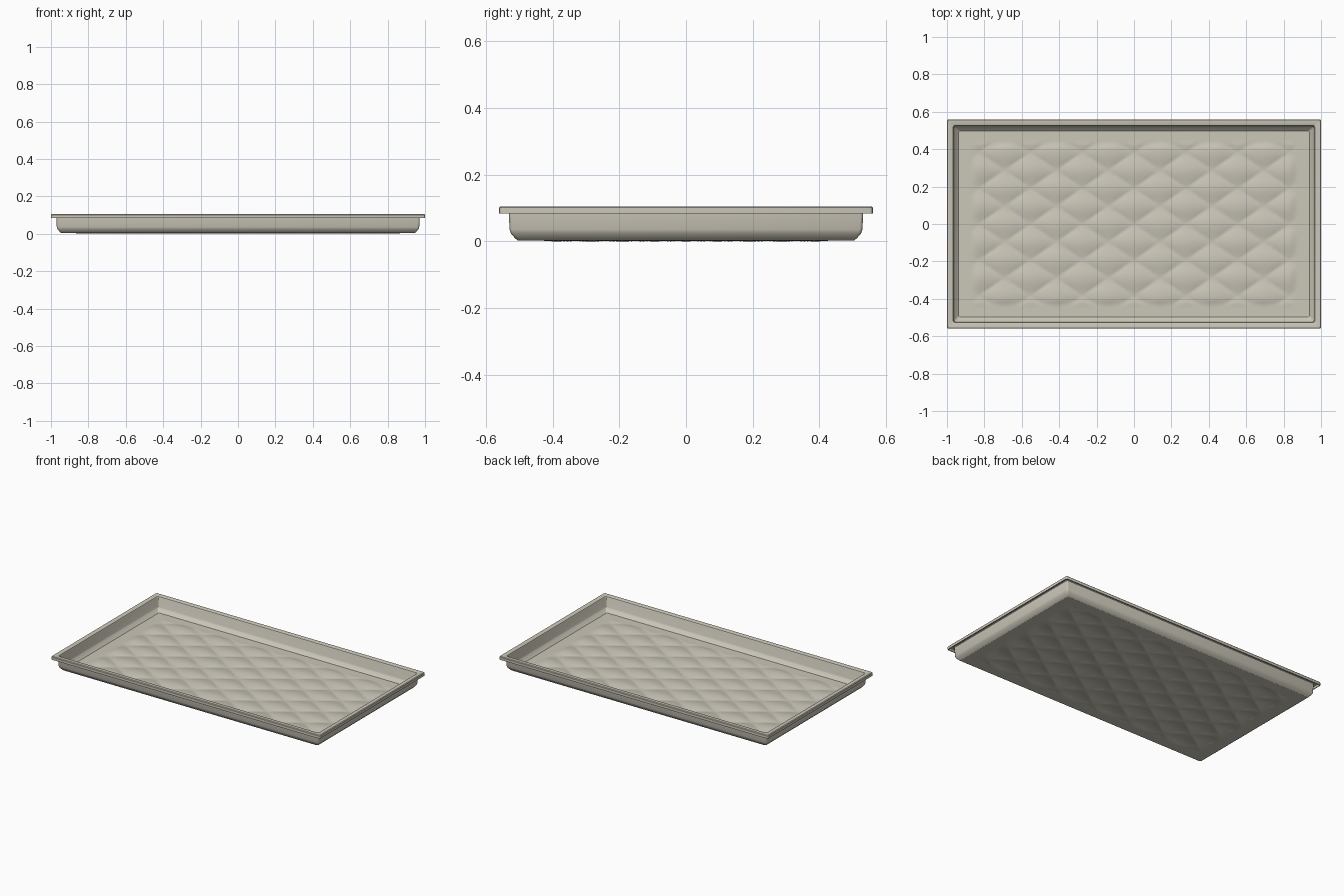
import bpy, bmesh, math

if "Cube" in bpy.data.objects:
    bpy.data.objects.remove(bpy.data.objects["Cube"])

HX, HY = 1.0, 0.56          # outer half sizes of the rim
beige = bpy.data.materials.new("warm beige")
beige.diffuse_color = (0.60, 0.57, 0.485, 1)
beige.use_nodes = True
beige.node_tree.nodes["Principled BSDF"].inputs["Base Color"].default_value = beige.diffuse_color


def finish(name, bm):
    bmesh.ops.recalc_face_normals(bm, faces=bm.faces[:])
    mesh = bpy.data.meshes.new(name)
    bm.to_mesh(mesh)
    bm.free()
    mesh.materials.append(beige)
    ob = bpy.data.objects.new(name, mesh)
    bpy.context.collection.objects.link(ob)
    bpy.ops.object.select_all(action='DESELECT')
    bpy.context.view_layer.objects.active = ob
    ob.select_set(True)
    bpy.ops.object.shade_smooth_by_angle(angle=math.radians(28))
    return ob


def ring(inset, z, r=0.010, steps=3):
    """Rounded rectangle at a given inset from the rim."""
    pts = []
    for k, (sx, sy) in enumerate([(1, 1), (-1, 1), (-1, -1), (1, -1)]):
        for i in range(steps + 1):
            a = math.pi / 2 * (k + i / steps)
            pts.append((sx * (HX - inset - r) + r * math.cos(a),
                        sy * (HY - inset - r) + r * math.sin(a), z))
    return pts


# Thin folded rim, wall and bottom chamfer: (inset, height) around the section
section = [(0.000, 0.083), (0.000, 0.101), (0.004, 0.105), (0.027, 0.105),
           (0.033, 0.102), (0.036, 0.096), (0.038, 0.036), (0.043, 0.027),
           (0.062, 0.009), (0.062, 0.003), (0.056, 0.003), (0.049, 0.008),
           (0.035, 0.024), (0.031, 0.036), (0.029, 0.094), (0.026, 0.098),
           (0.006, 0.098), (0.005, 0.083)]
bm = bmesh.new()
rings = [[bm.verts.new(p) for p in ring(d, z)] for d, z in section]
for a, b in zip(rings, rings[1:] + rings[:1]):
    for i in range(len(a)):
        j = (i + 1) % len(a)
        bm.faces.new((a[i], a[j], b[j], b[i]))
finish("tray_wall_and_rim", bm)


# Quilted floor: staggered pillows that fade into a flat border
def smooth(t):
    t = max(0.0, min(1.0, t))
    return t * t * (3 - 2 * t)


def quilt(x, y):
    u = math.pi * (x / 0.277 + y / 0.192)
    v = math.pi * (x / 0.277 - y / 0.192)
    pillow = (abs(math.sin(u) * math.sin(v)) + 0.0004) ** 0.75
    fade = smooth((0.88 - abs(x)) / 0.05) * smooth((0.445 - abs(y)) / 0.04)
    return 0.003 + fade * (-0.003 + 0.011 * pillow)


bm = bmesh.new()
bmesh.ops.create_grid(bm, x_segments=200, y_segments=110, size=1)
for v in bm.verts:
    v.co.x *= HX - 0.060
    v.co.y *= HY - 0.060
    v.co.z = quilt(v.co.x, v.co.y)
# Upper sheet is a lifted copy, closed along the border
border = [e for e in bm.edges if e.is_boundary]
copy = bmesh.ops.duplicate(bm, geom=bm.verts[:] + bm.edges[:] + bm.faces[:])
top_verts = [g for g in copy["geom"] if isinstance(g, bmesh.types.BMVert)]
bmesh.ops.translate(bm, verts=top_verts, vec=(0, 0, 0.006))
vmap = copy["vert_map"]
for e in border:
    a, b = e.verts
    bm.faces.new((a, b, vmap[b], vmap[a]))
finish("quilted_floor", bm)
